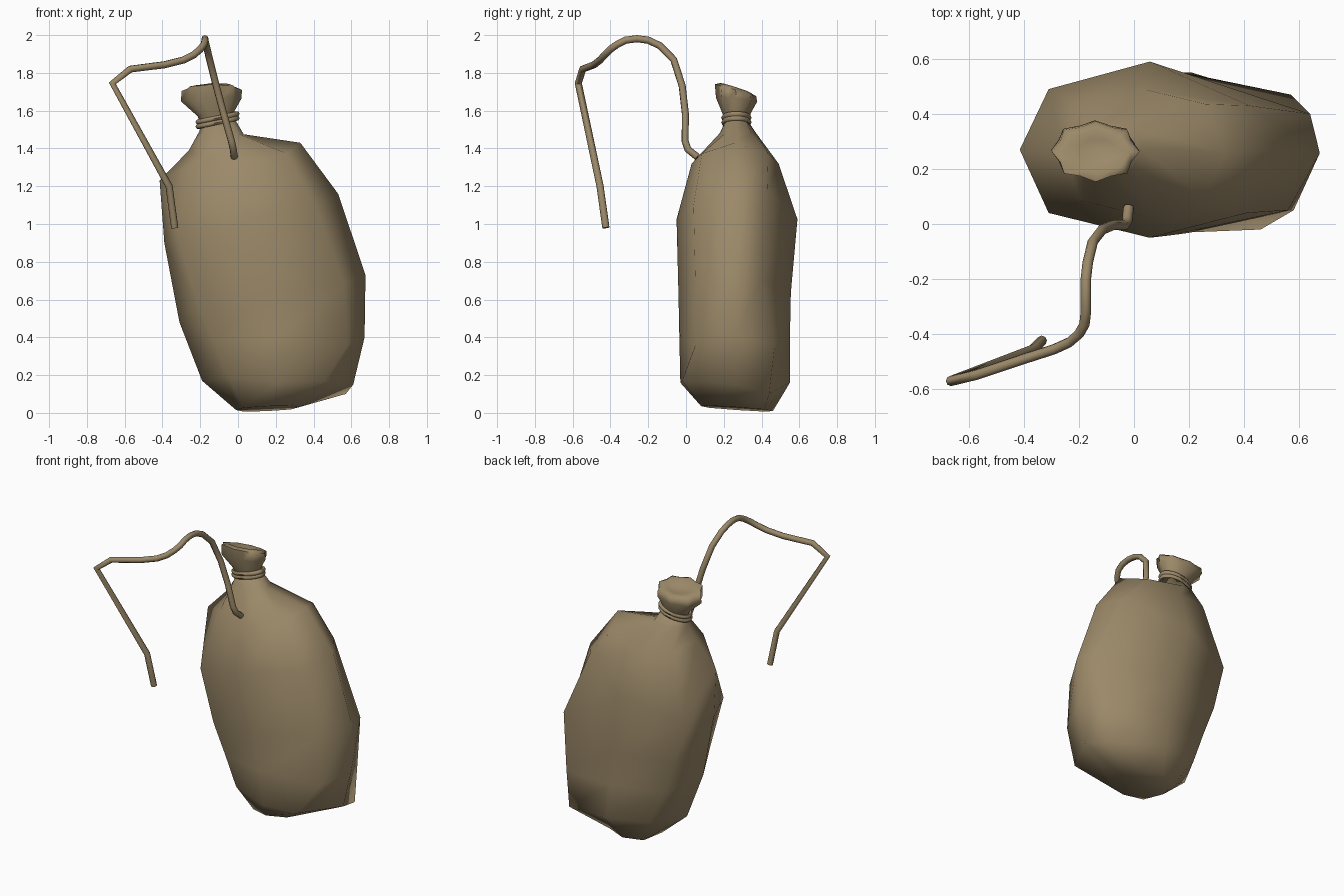
import bpy, bmesh, math

if "Cube" in bpy.data.objects:
    bpy.data.objects.remove(bpy.data.objects["Cube"])

burlap = bpy.data.materials.new("burlap_tan")
burlap.diffuse_color = (0.33, 0.25, 0.14, 1)
burlap.use_nodes = True
burlap.node_tree.nodes["Principled BSDF"].inputs["Base Color"].default_value = burlap.diffuse_color


def smooth(ob, angle):
    bpy.ops.object.select_all(action='DESELECT')
    ob.select_set(True)
    bpy.context.view_layer.objects.active = ob
    if ob.type == 'CURVE':
        bpy.ops.object.convert(target='MESH')
    bpy.ops.object.shade_smooth_by_angle(angle=math.radians(angle))


def finish(name, bm, angle=60):
    bmesh.ops.recalc_face_normals(bm, faces=bm.faces)
    me = bpy.data.meshes.new(name)
    bm.to_mesh(me)
    bm.free()
    me.materials.append(burlap)
    ob = bpy.data.objects.new(name, me)
    bpy.context.collection.objects.link(ob)
    smooth(ob, angle)


def loft(name, rings, angle=60):
    """Skin a list of point rings and cap both ends."""
    bm = bmesh.new()
    loops = [[bm.verts.new(p) for p in ring] for ring in rings]
    n = len(loops[0])
    for a, b in zip(loops, loops[1:]):
        for i in range(n):
            j = (i + 1) % n
            bm.faces.new((a[i], a[j], b[j], b[i]))
    bm.faces.new(loops[0][::-1])
    bm.faces.new(loops[-1])
    finish(name, bm, angle)


def ring(zl, zr, x0, x1, y0, y1, n=8, power=0.78, sag=0.0, tilt=0.0, pleat=0.0, corners=None):
    """Section between the given limits, tilted from zl to zr, sagging at front and back.
    Optional corners place the four diagonal points of an eight-sided ring."""
    pts = []
    for i in range(n):
        t = 2 * math.pi * i / n
        c, s = math.cos(t), math.sin(t)
        r = 1 + pleat * (-1) ** i
        u = math.copysign(abs(c) ** power, c) * r
        v = math.copysign(abs(s) ** power, s) * r
        pts.append(((x0 + x1) / 2 + u * (x1 - x0) / 2,
                    (y0 + y1) / 2 + v * (y1 - y0) / 2,
                    (zl + zr) / 2 + u * (zr - zl) / 2 - sag * v * v - tilt * v))
    if corners:
        pts[1::2] = corners
    return pts


# Sack body: eight-sided and lumpy, leaning belly, sagging shoulders, narrow neck
loft("sack_body", [
    ring(0.015, 0.03, -0.01, 0.32, 0.08, 0.46, tilt=0.013),
    ring(0.17, 0.15, -0.19, 0.61, -0.03, 0.55, corners=[
        (0.57, 0.44, 0.10), (-0.07, 0.49, 0.18), (-0.05, 0.05, 0.19), (0.46, -0.02, 0.17)]),
    ring(0.48, 0.40, -0.31, 0.67, -0.035, 0.55, sag=0.05, corners=[
        (0.57, 0.47, 0.36), (-0.16, 0.47, 0.40), (-0.13, 0.05, 0.38), (0.58, 0.05, 0.36)]),
    ring(0.90, 0.73, -0.39, 0.675, -0.04, 0.555, sag=0.18, corners=[
        (0.64, 0.40, 0.71), (-0.24, 0.48, 0.62), (-0.22, 0.05, 0.58), (0.56, 0.05, 0.68)]),
    ring(1.23, 1.16, -0.415, 0.53, -0.05, 0.59, sag=0.17, corners=[
        (0.42, 0.43, 1.18), (-0.31, 0.49, 0.93), (-0.31, 0.04, 0.925), (0.41, 0.04, 1.10)]),
    ring(1.39, 1.43, -0.26, 0.33, 0.03, 0.49, sag=0.09),
    ring(1.49, 1.475, -0.205, 0.03, 0.18, 0.37),
    ring(1.53, 1.57, -0.195, -0.025, 0.21, 0.325),
], 75)

# Gathered mouth: pleated flare folding into a shallow dip
loft("sack_mouth", [
    ring(1.51, 1.54, -0.195, -0.025, 0.21, 0.325, 16, 1),
    ring(1.57, 1.60, -0.21, -0.02, 0.195, 0.34, 16, 1, pleat=0.03),
    ring(1.65, 1.665, -0.293, 0.01, 0.165, 0.37, 16, 0.95, tilt=0.01, pleat=0.06),
    ring(1.705, 1.71, -0.288, 0.01, 0.16, 0.365, 16, 0.95, tilt=0.03, pleat=0.07),
    ring(1.715, 1.725, -0.25, -0.02, 0.185, 0.34, 16, 1, tilt=0.025, pleat=0.05),
    ring(1.70, 1.70, -0.20, -0.07, 0.22, 0.31, 16, 1, tilt=0.01),
], 70)

# Two turns of cord around the neck
for k in range(2):
    bm = bmesh.new()
    n, m = 20, 6
    grid = []
    for i in range(n):
        t = 2 * math.pi * i / n
        c, s = math.cos(t), math.sin(t)
        grid.append([])
        for j in range(m):
            a = 2 * math.pi * j / m
            d = 0.014 * math.cos(a)
            grid[i].append(bm.verts.new((-0.108 + c * (0.103 + d),
                                         0.267 + s * (0.067 + d),
                                         1.538 + 0.024 * k + c * 0.022 + 0.014 * math.sin(a))))
    for i in range(n):
        for j in range(m):
            p, q = (i + 1) % n, (j + 1) % m
            bm.faces.new((grid[i][j], grid[p][j], grid[p][q], grid[i][q]))
    finish("neck_cord_%d" % (k + 1), bm)

# Loose rope looping forward and hanging down
path = [
    (-0.02, 0.06, 1.355), (-0.025, 0.01, 1.395), (-0.035, -0.005, 1.44),
    (-0.075, -0.003, 1.58), (-0.115, -0.02, 1.73), (-0.15, -0.065, 1.87),
    (-0.168, -0.14, 1.945), (-0.175, -0.20, 1.973), (-0.175, -0.26, 1.981),
    (-0.175, -0.32, 1.973), (-0.18, -0.365, 1.95), (-0.20, -0.40, 1.925),
    (-0.235, -0.43, 1.895), (-0.29, -0.455, 1.868), (-0.39, -0.487, 1.843),
    (-0.57, -0.547, 1.82), (-0.665, -0.57, 1.745),
    (-0.365, -0.455, 1.20), (-0.335, -0.424, 0.98),
]
curve = bpy.data.curves.new("rope_path", 'CURVE')
curve.dimensions = '3D'
curve.bevel_depth = 0.019
curve.bevel_resolution = 2
curve.use_fill_caps = True
spline = curve.splines.new('POLY')
spline.points.add(len(path) - 1)
for pt, co in zip(spline.points, path):
    pt.co = (*co, 1)
curve.materials.append(burlap)
rope = bpy.data.objects.new("loose_rope", curve)
bpy.context.collection.objects.link(rope)
smooth(rope, 60)
